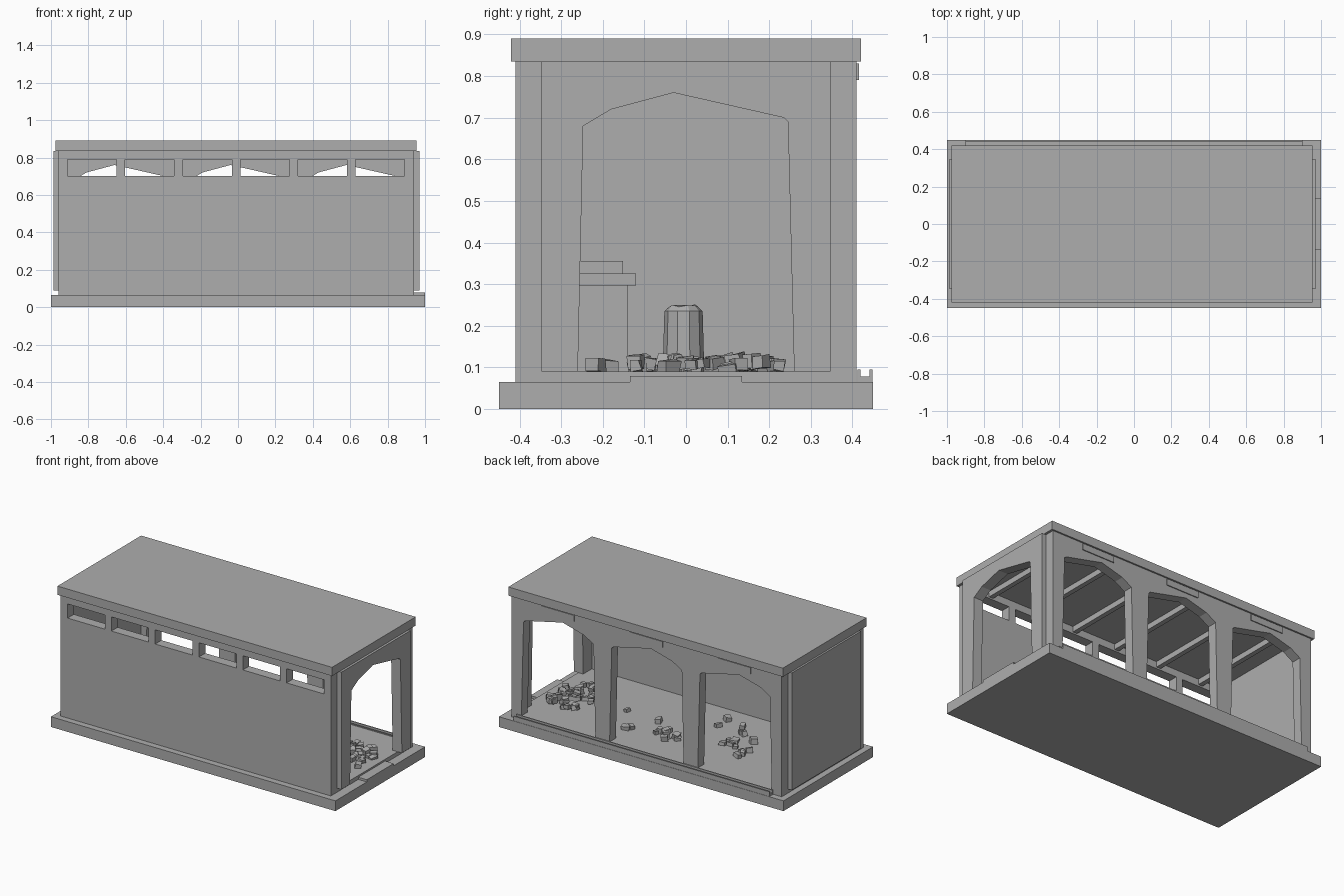
import bpy, bmesh, math, random
from mathutils import Matrix, Vector, Euler

if "Cube" in bpy.data.objects:
    bpy.data.objects.remove(bpy.data.objects["Cube"])

random.seed(7)
stone = bpy.data.materials.new("grey_stone")
stone.diffuse_color = (0.42, 0.42, 0.42, 1)
stone.use_nodes = True
stone.node_tree.nodes["Principled BSDF"].inputs["Base Color"].default_value = stone.diffuse_color


def finish(bm, name):
    bmesh.ops.recalc_face_normals(bm, faces=bm.faces)
    mesh = bpy.data.meshes.new(name)
    bm.to_mesh(mesh)
    bm.free()
    mesh.materials.append(stone)
    ob = bpy.data.objects.new(name, mesh)
    bpy.context.collection.objects.link(ob)
    return ob


def add_box(bm, x0, x1, y0, y1, z0, z1):
    m = Matrix.Translation(((x0 + x1) / 2, (y0 + y1) / 2, (z0 + z1) / 2))
    m = m @ Matrix.Diagonal((x1 - x0, y1 - y0, z1 - z0, 1))
    bmesh.ops.create_cube(bm, size=1, matrix=m)


def boxes(name, *dims):
    bm = bmesh.new()
    for d in dims:
        add_box(bm, *d)
    return finish(bm, name)


# Uneven arch outline: offset across the opening, height
ARCH = [(-0.26, 0.09), (-0.247, 0.68), (-0.18, 0.72), (-0.03, 0.76),
        (0.235, 0.70), (0.245, 0.69), (0.26, 0.09)]


def arched_wall(name, a0, a1, centres, depth0, depth1, along_x, flip=1):
    """Wall with arched openings, cut from one outline and extruded."""
    pts = [(a0, 0.09)]
    for c in centres:
        pts += sorted([(c + flip * o, z) for o, z in ARCH], key=lambda p: p[0])
    pts += [(a1, 0.09), (a1, 0.835), (a0, 0.835)]
    # keep jamb feet before the jamb tops on each side
    bm = bmesh.new()
    place = (lambda a, d, z: (a, d, z)) if along_x else (lambda a, d, z: (d, a, z))
    face = bm.faces.new([bm.verts.new(place(a, depth0, z)) for a, z in pts])
    ext = bmesh.ops.extrude_face_region(bm, geom=[face])
    shift = Vector(place(0, depth1 - depth0, 0))
    bmesh.ops.translate(bm, vec=shift, verts=[v for v in ext["geom"] if isinstance(v, bmesh.types.BMVert)])
    return finish(bm, name)


# Plinth, floor and flat roof
boxes("base_slab", (-1, 1, -0.45, 0.45, 0, 0.065))
boxes("floor", (-0.96, 0.94, -0.41, 0.41, 0.06, 0.09))
boxes("roof", (-0.975, 0.955, -0.42, 0.42, 0.835, 0.89))
boxes("door_step", (0.93, 1.0, -0.135, 0.135, 0.06, 0.079))

# Front wall with a row of six high windows
W0, W1, STEP, HALF = -0.96, 0.94, 0.308, 0.131
centres = [-0.78 + STEP * i for i in range(6)]
cuts = [W0] + [c + s * HALF for c in centres for s in (-1, 1)] + [W1]
wall = [(W0, W1, -0.41, -0.347, 0.065, 0.70), (W0, W1, -0.41, -0.347, 0.79, 0.835)]
wall += [(cuts[i], cuts[i + 1], -0.41, -0.347, 0.70, 0.79) for i in range(0, 14, 2)]
boxes("front_wall", *wall)

# Arcade at the back, arched end and solid end
ARCHES = (-0.63, -0.01, 0.61)
arched_wall("back_arcade", W0, W1, ARCHES, 0.347, 0.41, True)
arched_wall("arched_end_wall", -0.347, 0.347, (0.0,), 0.905, 0.97, False)
boxes("solid_end_wall", (-0.987, -0.925, -0.347, 0.347, 0.09, 0.835))

# Name-free plates above the back arches
boxes("lintel_plates", *[(c - 0.115, c + 0.115, 0.405, 0.416, 0.79, 0.83) for c in ARCHES])

# Drain channel along the back
boxes("drain_channel", (-0.9, 0.9, 0.412, 0.448, 0.06, 0.078),
      (-0.9, 0.9, 0.412, 0.419, 0.07, 0.095), (-0.9, 0.9, 0.441, 0.448, 0.07, 0.095))

# Ceiling beams
boxes("ceiling_beams", *[(x - 0.015, x + 0.015, -0.347, 0.347, 0.80, 0.836)
                         for x in [-0.78 + STEP * i for i in range(6)]])

# Counter by the solid end
boxes("counter", (-0.92, -0.55, -0.347, -0.135, 0.085, 0.112),
      (-0.92, -0.55, -0.347, -0.14, 0.112, 0.297),
      (-0.925, -0.53, -0.347, -0.12, 0.297, 0.325),
      (-0.925, -0.55, -0.347, -0.152, 0.325, 0.355))

# Broken column stump with a jagged top
bm = bmesh.new()
bmesh.ops.create_cone(bm, cap_ends=True, segments=10, radius1=0.05, radius2=0.046, depth=0.145,
                      matrix=Matrix.Translation((-0.8, -0.006, 0.1625)))
top = max(bm.faces, key=lambda f: f.calc_center_median().z)
inset = bmesh.ops.inset_region(bm, faces=[top], thickness=0.012)
for v in top.verts:
    v.co.z += random.uniform(0.01, 0.02)
finish(bm, "broken_column")


# Rubble blocks scattered on the floor
def rubble(name, cx, cy, rx, ry, count, layers=1):
    bm = bmesh.new()
    for i in range(count):
        a, r = random.uniform(0, 2 * math.pi), math.sqrt(random.random())
        size = [random.uniform(0.025, 0.045) for _ in range(2)] + [random.uniform(0.018, 0.034)]
        z = 0.09 + size[2] / 2 + (random.choice((0, 0.008)) if layers > 1 else 0)
        rot = Euler((random.uniform(-.2, .2), random.uniform(-.2, .2), random.uniform(0, 3)))
        m = Matrix.LocRotScale(Vector((cx + rx * r * math.cos(a), cy + ry * r * math.sin(a), z)),
                               rot, Vector(size))
        new = bmesh.ops.create_cube(bm, size=1, matrix=m)["verts"]
        for v in new:
            v.co += Vector([random.uniform(-0.003, 0.003) for _ in range(3)])
    finish(bm, name)


rubble("rubble_pile", 0.76, 0.04, 0.13, 0.17, 44, 2)
rubble("rubble_middle", 0.25, 0.18, 0.06, 0.05, 4)
rubble("rubble_centre", 0.03, 0.17, 0.10, 0.09, 9)
rubble("rubble_far", -0.40, 0.08, 0.12, 0.10, 10)
rubble("rubble_loose", 0.1, -0.08, 0.7, 0.16, 10)
